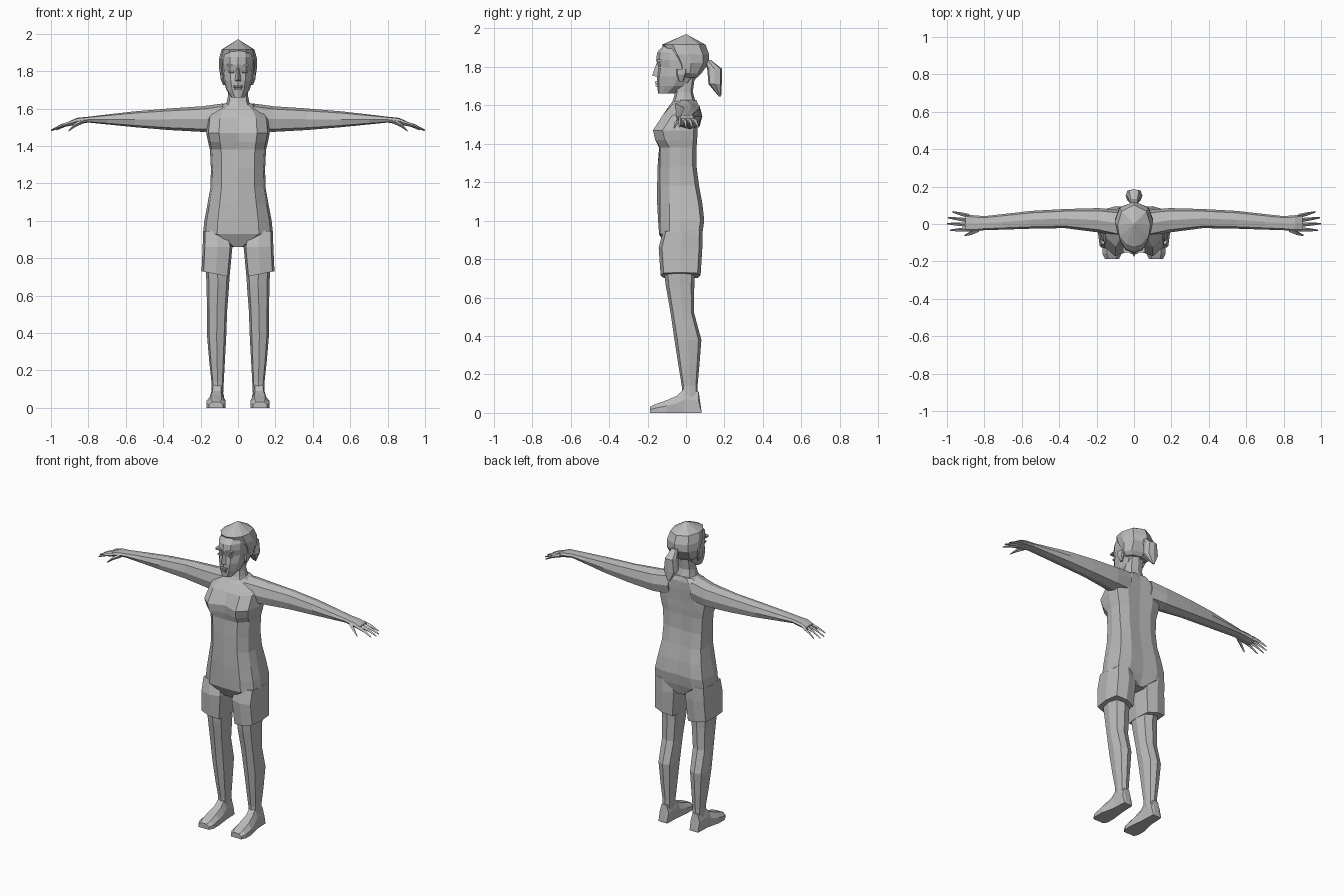
import bpy, bmesh
from mathutils import Vector

skin = bpy.data.materials.new("plain grey")
skin.diffuse_color = (0.5, 0.5, 0.5, 1)


def loft(name, rings, mirror=False):
    """Skin a closed surface through rings of equal point count."""
    bm = bmesh.new()
    loops = [[bm.verts.new(p) for p in r] for r in rings]
    n = len(loops[0])
    for a, b in zip(loops, loops[1:]):
        for i in range(n):
            j = (i + 1) % n
            bm.faces.new((a[i], a[j], b[j], b[i]))
    bm.faces.new(loops[0])
    bm.faces.new(loops[-1])
    bmesh.ops.recalc_face_normals(bm, faces=bm.faces)
    me = bpy.data.meshes.new(name)
    bm.to_mesh(me)
    bm.free()
    me.materials.append(skin)
    ob = bpy.data.objects.new(name, me)
    bpy.context.collection.objects.link(ob)
    if mirror:
        ob.modifiers.new("mirror", 'MIRROR').use_clip = False
    return ob


def octagon(u0, u1, v0, v1, d=0.78):
    """Eight points in the box u0..u1, v0..v1; d sets how square it is."""
    cu, cv, ru, rv = (u0 + u1) / 2, (v0 + v1) / 2, (u1 - u0) / 2, (v1 - v0) / 2
    unit = ((0, -1), (d, -d), (1, 0), (d, d), (0, 1), (-d, d), (-1, 0), (-d, -d))
    return [(cu + ru * a, cv + rv * b) for a, b in unit]


def level(z, x0, x1, y0, y1, d=0.78, tilt=0):
    """Horizontal octagon, optionally rising towards its outer side."""
    return [(x, y, z + tilt * (x - x0)) for x, y in octagon(x0, x1, y0, y1, d)]


def both(half, z):
    """Complete a half outline, front centre to back centre, at height z."""
    return [(x, y, z) for x, y in half] + [(-x, y, z) for x, y in half[-2:0:-1]]


# Torso: height, half width, front centre, front side, back
torso = []
for z, w, yc, ym, yb in ((.86, .035, -.10, -.10, .06), (.93, .187, -.14, -.135, .085),
                         (1.0, .18, -.145, -.135, .095), (1.09, .163, -.15, -.135, .085),
                         (1.18, .147, -.15, -.135, .068), (1.28, .145, -.148, -.135, .055),
                         (1.38, .15, -.14, -.135, .055), (1.42, .16, -.135, -.16, .058),
                         (1.47, .17, -.135, -.172, .06), (1.55, .162, -.115, -.12, .065),
                         (1.60, .12, -.085, -.075, .065), (1.627, .075, -.065, -.05, .055)):
    torso.append(both([(0, yc), (.6 * w, ym), (.93 * w, ym + .05), (w, -.03),
                       (.95 * w, yb - .02), (.55 * w, yb), (0, yb - .006)], z))
loft("torso", torso)

# Neck
loft("neck", [level(1.59, -.08, .08, -.085, .06), level(1.635, -.06, .06, -.065, .045),
              level(1.67, -.053, .053, -.056, .035), level(1.77, -.053, .053, -.055, .05)])


# Head and hair: height, half width, front, back
def skull(name, rows):
    rings = []
    for z, w, yf, yb in rows:
        d = yb - yf
        rings.append(both([(0, yf), (.5 * w, yf + .06 * d), (.88 * w, yf + .25 * d),
                           (w, yf + .52 * d), (.75 * w, yf + .85 * d), (0, yb)], z))
    return loft(name, rings)


skull("head", ((1.66, .035, -.145, -.06), (1.70, .062, -.15, .02), (1.75, .078, -.152, .06),
               (1.80, .084, -.145, .10), (1.835, .087, -.155, .11), (1.875, .085, -.15, .11),
               (1.91, .07, -.118, .09)))
skull("hair", ((1.745, .07, -.02, .06), (1.765, .093, -.045, .08), (1.82, .102, -.07, .118),
               (1.865, .102, -.10, .12), (1.915, .088, -.125, .102), (1.968, .004, -.005, .005)))
loft("ponytail", [level(1.835, -.02, .02, .095, .13), level(1.79, -.034, .034, .11, .187),
                  level(1.71, -.045, .045, .117, .186), level(1.645, -.008, .008, .172, .183)])
loft("ear", [level(1.725, .07, .08, -.035, -.015), level(1.76, .07, .094, -.05, 0),
             level(1.79, .07, .094, -.05, .005)], True)


# Face details as thin tapered wedges
def wedge(name, x0, x1, z0, z1, y_in, y_out, slim, mirror=False):
    cx, cz = (x0 + x1) / 2, (z0 + z1) / 2
    back = [(x0, y_in, z0), (x1, y_in, z0), (x1, y_in, z1), (x0, y_in, z1)]
    front = [(cx + (x - cx) * slim, y_out, cz + (z - cz) * slim) for x, y, z in back]
    loft(name, [back, front], mirror)


loft("nose", [[(-.02, -.14, 1.745), (.02, -.14, 1.745), (0, -.176, 1.755)],
              [(-.008, -.14, 1.82), (.008, -.14, 1.82), (0, -.153, 1.82)]])
wedge("upper_lip", -.024, .024, 1.713, 1.724, -.14, -.161, .8)
wedge("lower_lip", -.02, .02, 1.698, 1.71, -.14, -.159, .8)
wedge("brow", .016, .06, 1.826, 1.838, -.125, -.152, .9, True)
wedge("eye", .02, .05, 1.79, 1.802, -.12, -.143, .8, True)

# Arms: x, y range, z range
loft("arm", [[(x, y, z) for y, z in octagon(*box)] for x, box in (
    (.08, (-.07, .075, 1.48, 1.627)), (.19, (-.045, .085, 1.475, 1.612)),
    (.37, (-.022, .08, 1.485, 1.60)), (.55, (-.025, .07, 1.50, 1.585)),
    (.70, (-.03, .053, 1.515, 1.568)), (.80, (-.033, .042, 1.525, 1.556)),
    (.86, (-.04, .047, 1.515, 1.55)), (.90, (-.038, .052, 1.507, 1.533)))], True)


# Fingers and thumb: root, knuckle, tip
def finger(name, pts, sizes):
    rings = []
    for (x, y, z), r in zip(pts, sizes):
        rings.append([(x, y - r, z), (x, y, z - r), (x, y + r, z), (x, y + r * .3, z + r)])
    loft(name, rings, True)


for name, y, tip in (("little_finger", .042, (.97, .065, 1.487)),
                     ("ring_finger", .019, (.995, .034, 1.484)),
                     ("middle_finger", -.004, (1.0, .002, 1.484)),
                     ("index_finger", -.027, (.985, -.034, 1.488))):
    root = Vector((.88, y, 1.525))
    mid = root.lerp(Vector(tip), .5) + Vector((0, 0, .005))
    finger(name, (root, mid, tip), (.012, .009, .004))
finger("thumb", ((.83, -.028, 1.533), (.87, -.048, 1.512), (.905, -.061, 1.482)),
       (.014, .011, .004))

# Shorts legs with a hem that rises outwards
loft("shorts_leg", [level(.945, .05, .186, -.12, .085, .85), level(.86, .03, .189, -.142, .085, .85),
                    level(.70, .045, .195, -.132, .076, .85, .2)], True)

# Legs
loft("leg", [level(z, *box) for z, box in (
    (.78, (.045, .175, -.12, .05)), (.66, (.047, .168, -.105, .043)),
    (.52, (.058, .166, -.08, .042)), (.38, (.063, .165, -.06, .08)),
    (.25, (.07, .154, -.04, .07)), (.14, (.076, .142, -.022, .06)),
    (.06, (.08, .142, -.02, .062)))], True)

# Feet: y, x range, top height
foot = []
for y, x0, x1, t in ((.08, .082, .142, .012), (.066, .08, .144, .11), (-.01, .077, .147, .128),
                     (-.045, .073, .154, .09), (-.10, .066, .168, .066), (-.16, .066, .168, .045),
                     (-.187, .08, .155, .032)):
    c, h = (x0 + x1) / 2, (x1 - x0) * .28
    foot.append([(x0, y, 0), (x1, y, 0), (x1, y, t * .55), (c + h, y, t), (c - h, y, t),
                 (x0, y, t * .55)])
loft("foot", foot, True)
